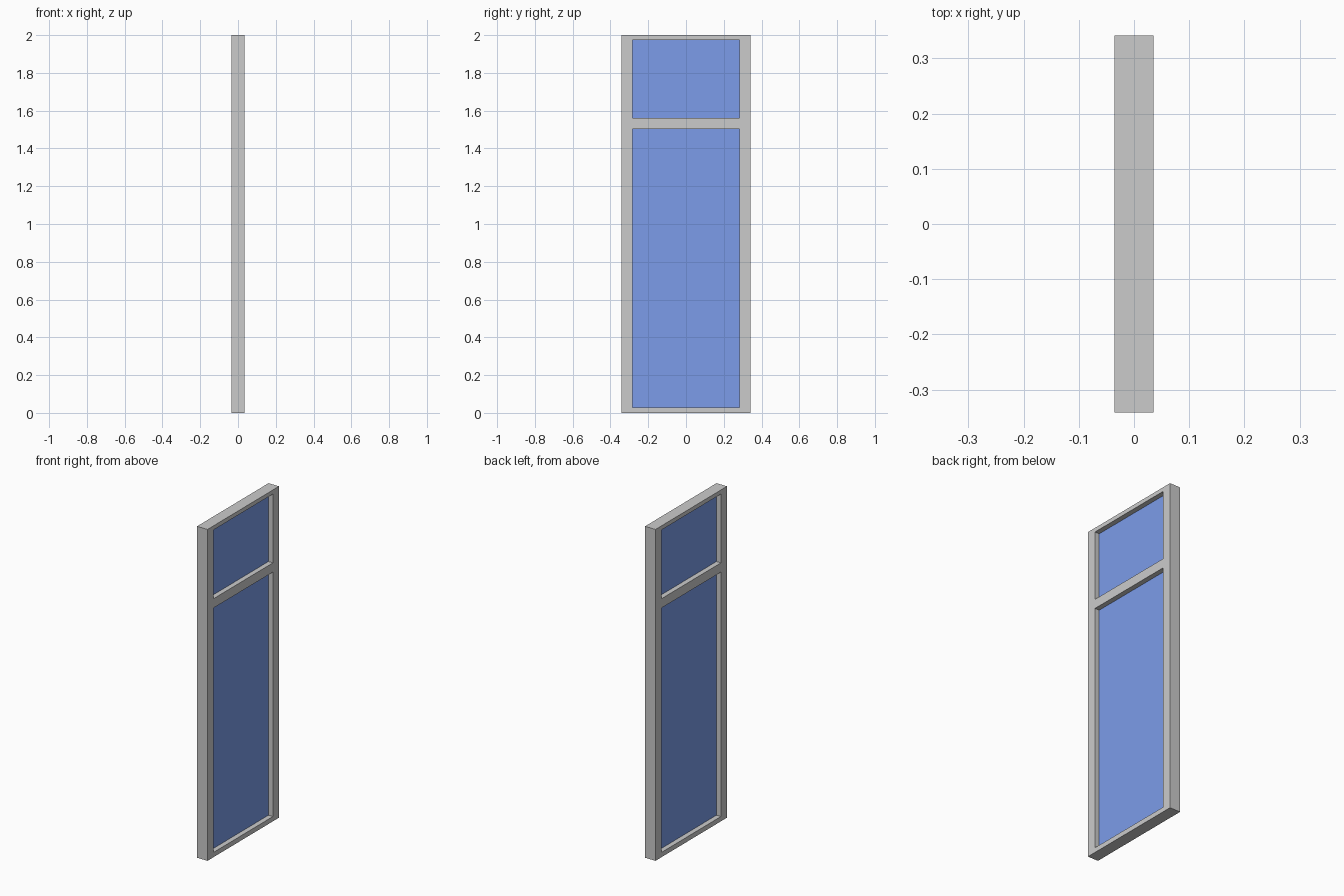
import bpy, bmesh

if "Cube" in bpy.data.objects:
    bpy.data.objects.remove(bpy.data.objects["Cube"])

DEPTH = 0.035                              # half thickness of the frame
YS = [-0.341, -0.283, 0.283, 0.341]        # stile edges
ZS = [0.0, 0.029, 1.504, 1.56, 1.975, 2.0] # rail edges
OPENINGS = [(1, 1), (1, 3)]                # grid cells left open for panes


def new_object(name, bm):
    bmesh.ops.recalc_face_normals(bm, faces=bm.faces)
    mesh = bpy.data.meshes.new(name)
    bm.to_mesh(mesh)
    bm.free()
    obj = bpy.data.objects.new(name, mesh)
    bpy.context.collection.objects.link(obj)
    return obj


# Frame: one seamless grid with two openings, extruded through its thickness
bm = bmesh.new()
grid = [[bm.verts.new((-DEPTH, y, z)) for z in ZS] for y in YS]
for i in range(len(YS) - 1):
    for j in range(len(ZS) - 1):
        if (i, j) not in OPENINGS:
            bm.faces.new((grid[i][j], grid[i + 1][j],
                          grid[i + 1][j + 1], grid[i][j + 1]))
ext = bmesh.ops.extrude_face_region(bm, geom=bm.faces[:], use_keep_orig=True)
verts = [g for g in ext["geom"] if isinstance(g, bmesh.types.BMVert)]
bmesh.ops.translate(bm, verts=verts, vec=(2 * DEPTH, 0, 0))
bmesh.ops.dissolve_limit(bm, angle_limit=0.01, verts=bm.verts, edges=bm.edges)
new_object("window_frame", bm)

# Glass panes, thin and set in the middle of the frame
glass = bpy.data.materials.new("blue_glass")
glass.diffuse_color = (0.2, 0.335, 0.82, 1)
glass.use_nodes = True
glass.node_tree.nodes["Principled BSDF"].inputs["Base Color"].default_value = glass.diffuse_color
for name, (i, j) in zip(("lower_pane", "upper_pane"), OPENINGS):
    bm = bmesh.new()
    bmesh.ops.create_cube(bm, size=1)
    bmesh.ops.scale(bm, verts=bm.verts,
                    vec=(0.01, YS[i + 1] - YS[i], ZS[j + 1] - ZS[j]))
    bmesh.ops.translate(bm, verts=bm.verts,
                        vec=(0, (YS[i] + YS[i + 1]) / 2, (ZS[j] + ZS[j + 1]) / 2))
    new_object(name, bm).data.materials.append(glass)
